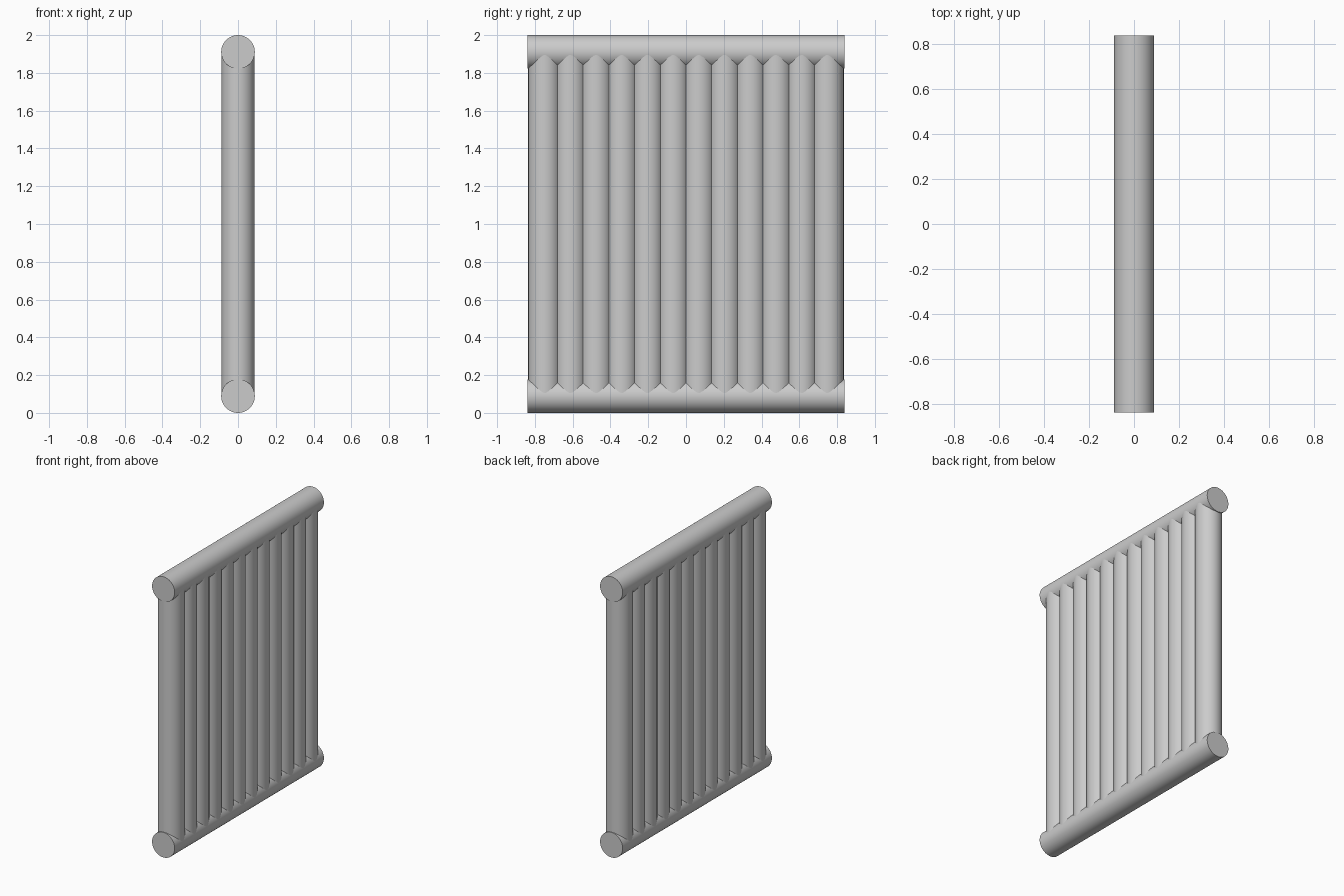
import bpy, math

if "Cube" in bpy.data.objects:
    bpy.data.objects.remove(bpy.data.objects["Cube"])

HEADER_R = 0.089      # horizontal pipe radius
TUBE_R = 0.0875       # vertical tube radius
HALF_W = 0.84         # half length of the horizontal pipes
PITCH = 0.136
COUNT = 12
HEIGHT = 2.0


def pipe(name, radius, length, location, rotation=(0, 0, 0)):
    bpy.ops.mesh.primitive_cylinder_add(vertices=48, radius=radius, depth=length,
                                        location=location, rotation=rotation)
    obj = bpy.context.object
    obj.name = name
    bpy.ops.object.shade_smooth_by_angle(angle=math.radians(35))
    return obj


# Horizontal header pipes, bottom and top
for name, z in (("bottom_header", HEADER_R), ("top_header", HEIGHT - HEADER_R)):
    pipe(name, HEADER_R, 2 * HALF_W, (0, 0, z), (math.pi / 2, 0, 0))

# Row of overlapping vertical tubes, ending inside the headers
for i in range(COUNT):
    y = (i - (COUNT - 1) / 2) * PITCH
    pipe(f"tube_{i + 1}", TUBE_R, HEIGHT - 2 * HEADER_R, (0, y, HEIGHT / 2))
